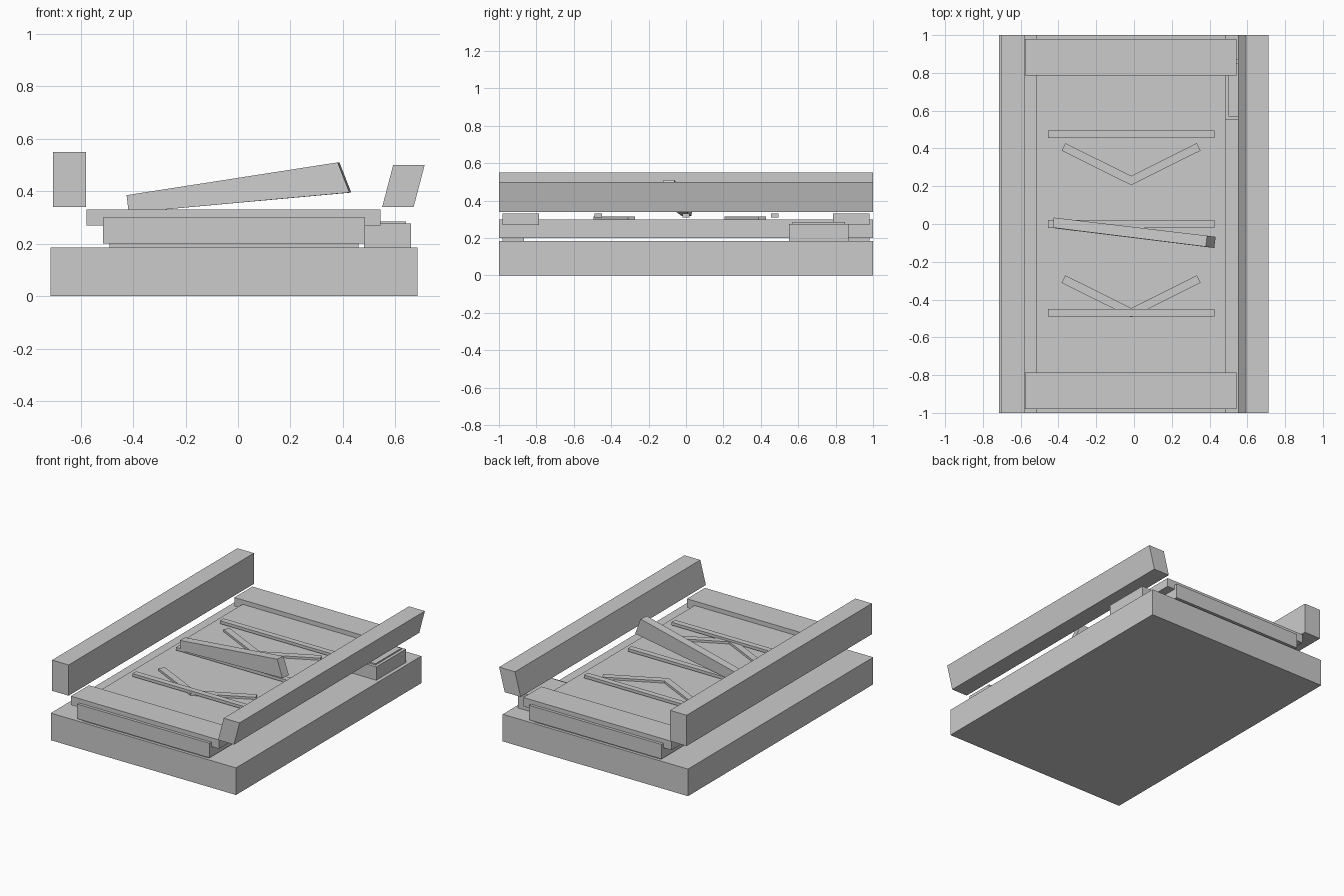
import bpy
import math

if "Cube" in bpy.data.objects:
    bpy.data.objects.remove(bpy.data.objects["Cube"])


def mesh_object(name, verts, faces):
    mesh = bpy.data.meshes.new(name)
    mesh.from_pydata(verts, [], faces)
    obj = bpy.data.objects.new(name, mesh)
    bpy.context.collection.objects.link(obj)
    return obj


# Six-sided block from two matching quads
def hexa(name, a, b):
    faces = [(3, 2, 1, 0), (4, 5, 6, 7)]
    faces += [(i, (i + 1) % 4, (i + 1) % 4 + 4, i + 4) for i in range(4)]
    return mesh_object(name, a + b, faces)


def box(name, x, y, z):
    quad = [(x[0], y[0]), (x[1], y[0]), (x[1], y[1]), (x[0], y[1])]
    return hexa(name, [(*p, z[0]) for p in quad], [(*p, z[1]) for p in quad])


# Base slab and raised deck
box("base_slab", (-0.715, 0.685), (-1, 1), (0, 0.185))
box("deck_panel", (-0.515, 0.485), (-1, 1), (0.2, 0.3))

# End caps on the deck and the spacers below it
for name, s in (("front", -1), ("back", 1)):
    box(name + "_end_bar", (-0.577, 0.543), sorted((s * 0.785, s * 0.98)), (0.27, 0.33))
    box(name + "_spacer", (-0.49, 0.46), sorted((s * 0.865, s * 0.98)), (0.185, 0.203))

# Long side rails: upright left, leaning right
box("left_rail", (-0.705, -0.58), (-1, 1), (0.34, 0.55))
profile = [(0.55, 0.34), (0.67, 0.34), (0.712, 0.5), (0.592, 0.5)]
rail = hexa("right_rail", [(x, 1, z) for x, z in profile], [(x, -1, z) for x, z in profile])
for p in rail.data.polygons:
    p.flip()
for i, v in enumerate(rail.data.vertices):
    v.co.y *= -1

# Side box with its lid
box("side_box", (0.48, 0.66), (0.55, 0.87), (0.185, 0.276))
box("side_box_lid", (0.50, 0.64), (0.57, 0.85), (0.276, 0.285))

# Thin cross slats
for i, y in enumerate((-0.47, 0.0, 0.475)):
    box(f"cross_slat_{i}", (-0.455, 0.425), (y - 0.02, y + 0.02), (0.31, 0.33))

# Chevron strips
for i, y in enumerate((-0.47, 0.23)):
    for side in (-1, 1):
        arm = box(f"chevron_arm_{i}_{side}", (-0.01, 0.40), (-0.022, 0.022), (0.298, 0.315))
        angle = math.radians(26.5)
        arm.rotation_euler.z = angle if side > 0 else math.pi - angle
        arm.location = (-0.015, y, 0)

# Tapered tilted lever
hexa("lever",
     [(-0.417, -0.023, 0.318), (-0.417, 0.03, 0.318), (-0.425, 0.034, 0.385), (-0.425, -0.02, 0.385)],
     [(0.425, -0.127, 0.395), (0.432, -0.068, 0.395), (0.387, -0.062, 0.51), (0.38, -0.12, 0.51)])
